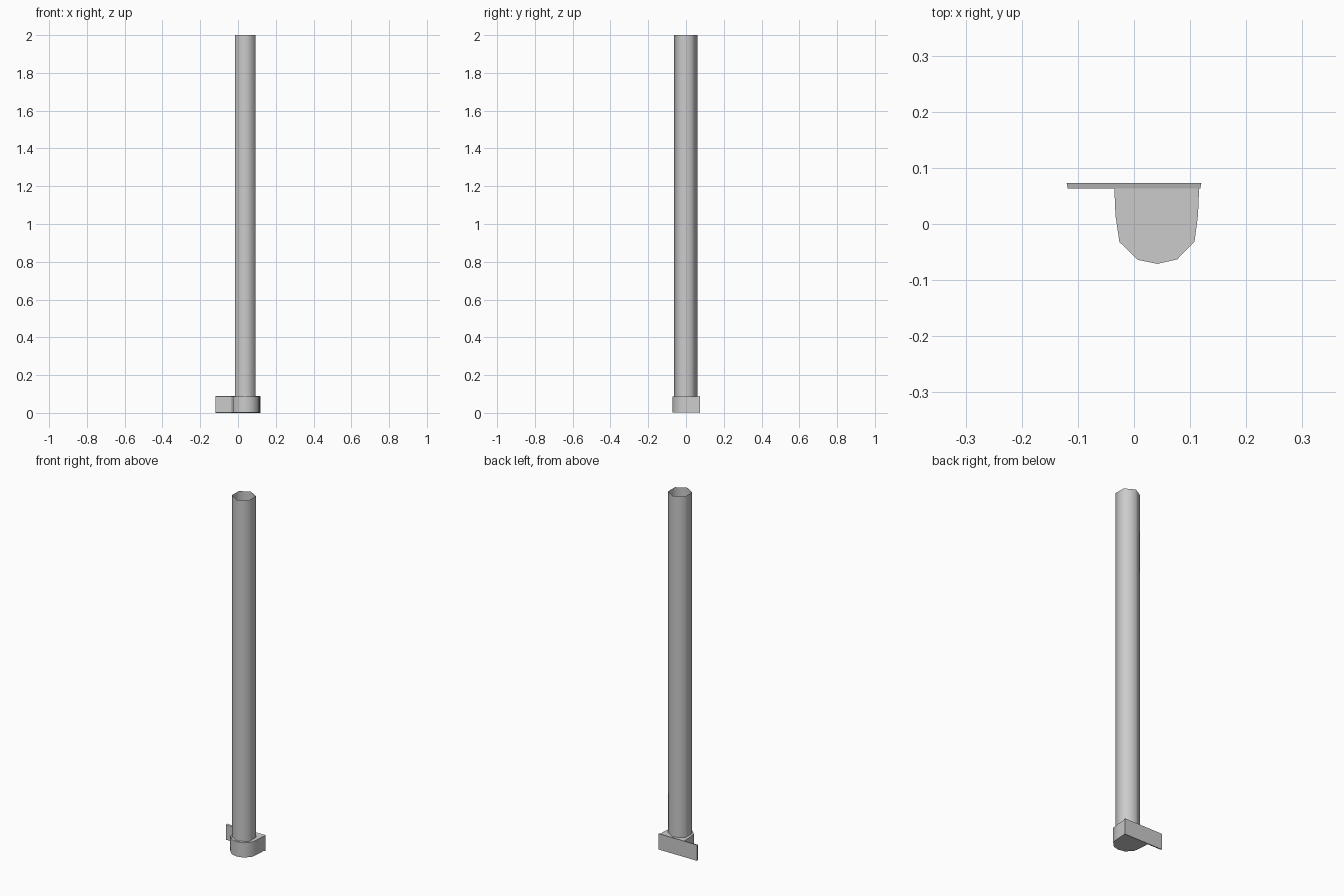
import bpy, math

if "Cube" in bpy.data.objects:
    bpy.data.objects.remove(bpy.data.objects["Cube"])

# One flat grey for the whole model
grey = bpy.data.materials.new("light_grey")
grey.diffuse_color = (0.6, 0.6, 0.6, 1)
grey.use_nodes = True
grey.node_tree.nodes["Principled BSDF"].inputs["Base Color"].default_value = grey.diffuse_color


def make(name, verts, faces, angle):
    me = bpy.data.meshes.new(name)
    me.from_pydata(verts, [], faces)
    me.materials.append(grey)
    ob = bpy.data.objects.new(name, me)
    bpy.context.collection.objects.link(ob)
    bpy.ops.object.select_all(action='DESELECT')
    bpy.context.view_layer.objects.active = ob
    ob.select_set(True)
    bpy.ops.object.shade_smooth_by_angle(angle=math.radians(angle))
    return ob


def loft(name, lower, upper, capped, angle):
    """Join two matching loops (counter-clockwise seen from the upper one)."""
    n = len(lower)
    faces = [(i, (i + 1) % n, n + (i + 1) % n, n + i) for i in range(n)]
    if capped:
        faces += [tuple(range(n - 1, -1, -1)), tuple(range(n, 2 * n))]
    return make(name, lower + upper, faces, angle)


# Thin-walled hexagonal tube, open at the top
R, CX, CY = 0.062, 0.038, -0.002
ring = [(CX + R * math.cos(math.radians(30 + 60 * i)),
         CY + R * math.sin(math.radians(30 + 60 * i))) for i in range(6)]
loft("tube", [(x, y, 0.005) for x, y in ring], [(x, y, 2.0) for x, y in ring], False, 65)

# Rounded socket holding the tube
outline = [(-0.035, 0.063), (-0.033, 0.015), (-0.026, -0.032), (0.007, -0.064),
           (0.042, -0.071), (0.077, -0.063), (0.108, -0.031), (0.114, 0.015), (0.116, 0.063)]
loft("socket", [(x, y, 0.003) for x, y in outline],
     [(x, y, 0.086) for x, y in outline], True, 40)


# Mounting plate with slightly tapered edges, larger at the back
def rect(x, y, z0, z1):
    return [(-x, y, z0), (-x, y, z1), (x, y, z1), (x, y, z0)]


loft("mounting_plate", rect(0.12, 0.073, 0.0, 0.089)[::-1],
     rect(0.118, 0.063, 0.003, 0.086)[::-1], True, 30)
